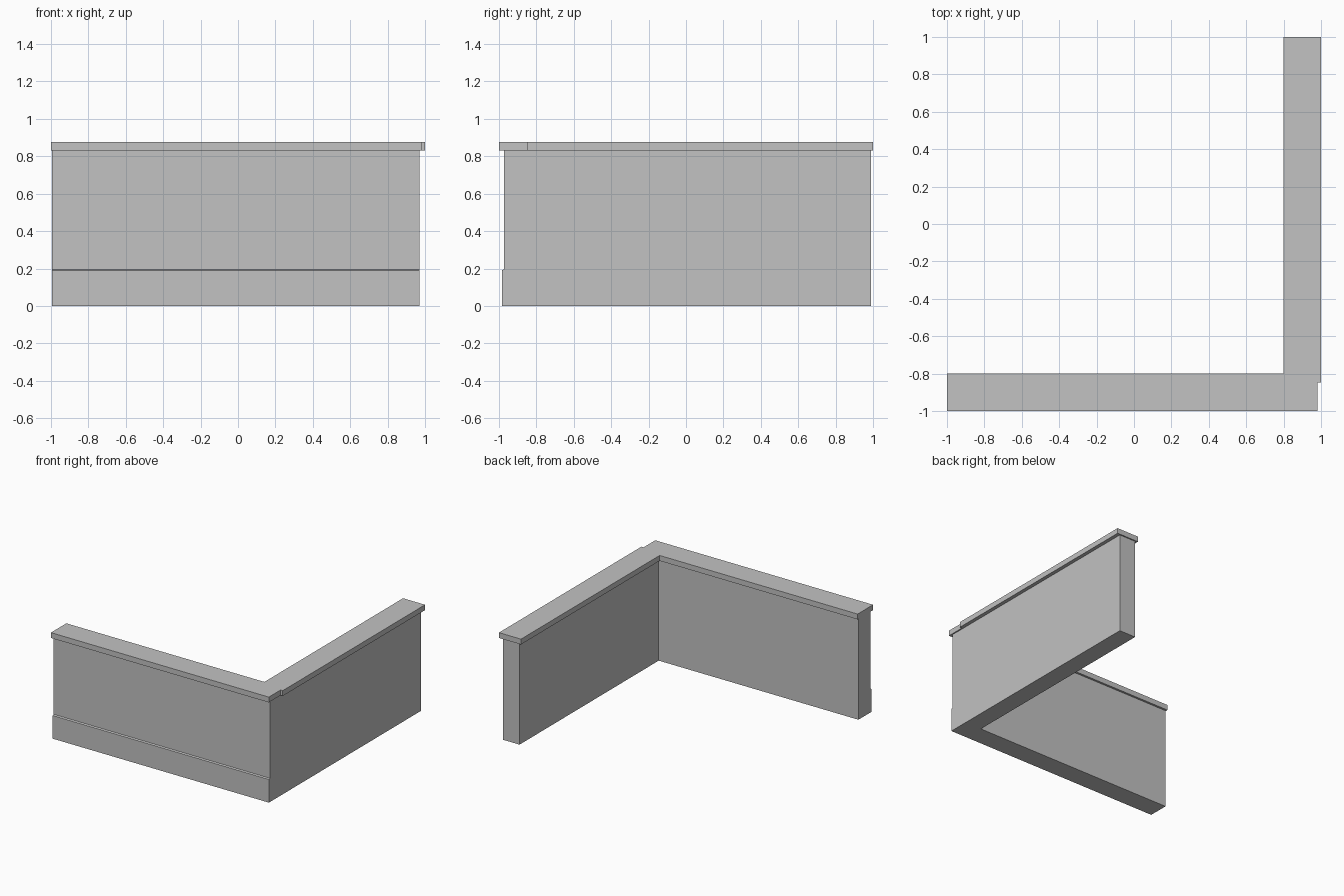
import bpy
import bmesh

if "Cube" in bpy.data.objects:
    bpy.data.objects.remove(bpy.data.objects["Cube"])

stone = bpy.data.materials.new("plain grey")
stone.diffuse_color = (0.54, 0.54, 0.54, 1)
stone.use_nodes = True
stone.node_tree.nodes["Principled BSDF"].inputs["Base Color"].default_value = stone.diffuse_color


def prism(name, outline, z0, z1):
    """Extrude a counter-clockwise floor outline from z0 up to z1."""
    bm = bmesh.new()
    face = bm.faces.new([bm.verts.new((x, y, z0)) for x, y in outline])
    top = bmesh.ops.extrude_face_region(bm, geom=[face])
    verts = [v for v in top["geom"] if isinstance(v, bmesh.types.BMVert)]
    bmesh.ops.translate(bm, vec=(0, 0, z1 - z0), verts=verts)
    bmesh.ops.recalc_face_normals(bm, faces=bm.faces)
    mesh = bpy.data.meshes.new(name)
    bm.to_mesh(mesh)
    bm.free()
    mesh.materials.append(stone)
    obj = bpy.data.objects.new(name, mesh)
    bpy.context.collection.objects.link(obj)
    return obj


# L-shaped parapet wall
prism("corner_wall", [(-0.995, -0.972), (0.97, -0.972), (0.97, 0.99),
                      (0.82, 0.99), (0.82, -0.817), (-0.995, -0.817)], 0, 0.832)

# Overhanging cap, with a small step near the outer corner
prism("wall_cap", [(-1, -1), (0.98, -1), (0.98, -0.848), (1, -0.848),
                   (1, 1), (0.8, 1), (0.8, -0.8), (-1, -0.8)], 0.832, 0.876)

# Plinth strip along the front face, its top edge sloping back to the wall
plinth = prism("front_plinth", [(-0.995, -0.984), (0.97, -0.984),
                                (0.97, -0.972), (-0.995, -0.972)], 0, 0.196)
for v in plinth.data.vertices:
    if v.co.z > 0.1 and v.co.y < -0.98:
        v.co.z = 0.19
